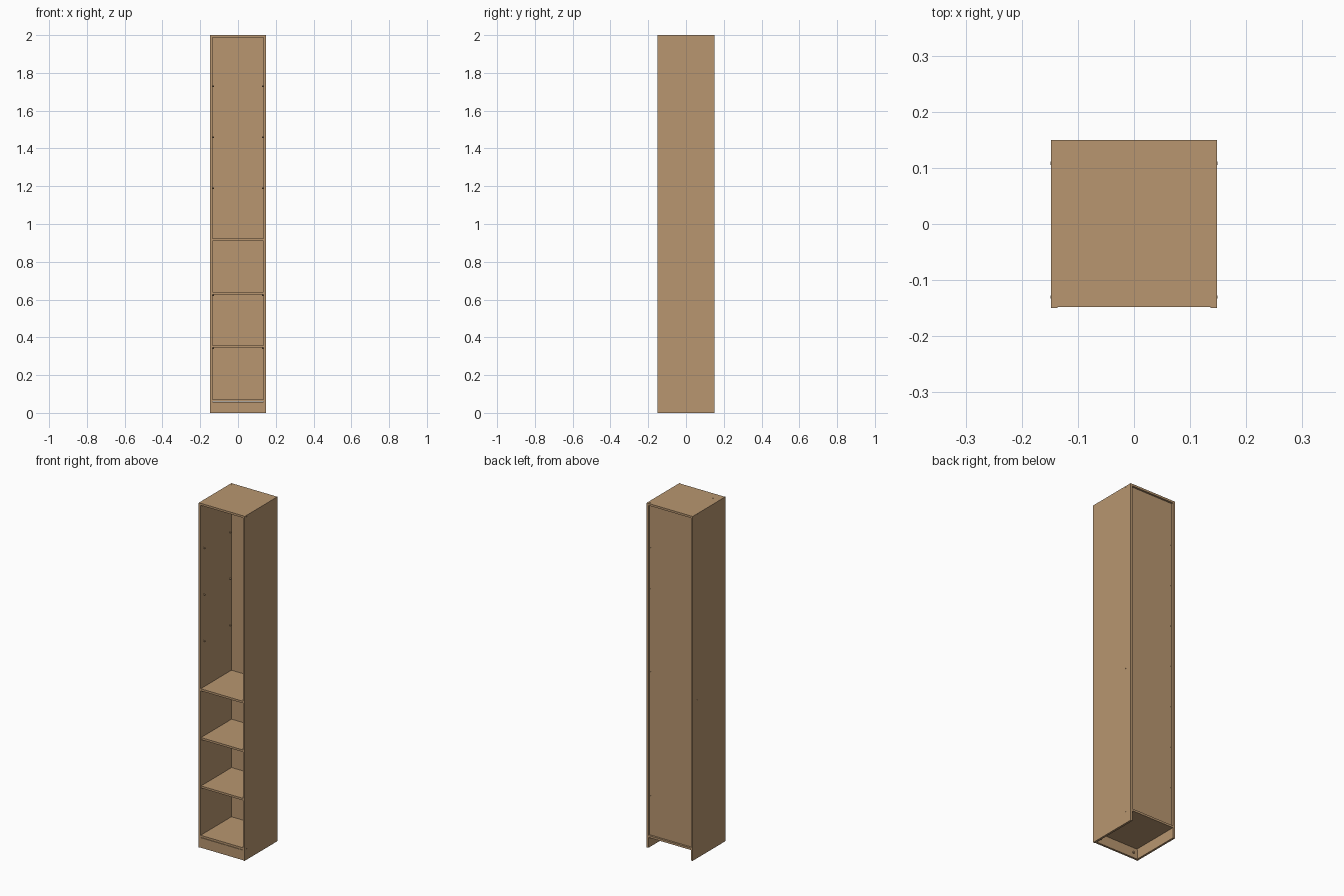
import bpy
import math

if "Cube" in bpy.data.objects:
    bpy.data.objects.remove(bpy.data.objects["Cube"], do_unlink=True)

wood = bpy.data.materials.new("light_wood")
wood.use_nodes = True
colour = (0.479, 0.305, 0.162, 1)
wood.diffuse_color = colour
wood.node_tree.nodes["Principled BSDF"].inputs["Base Color"].default_value = colour

HALF_W, HALF_D, HEIGHT = 0.148, 0.15, 2.0
THICK = 0.012
INNER = HALF_W - THICK
BACK = 0.134


def panel(name, x, y, z):
    """Box spanning the given (low, high) ranges."""
    spans = (x, y, z)
    bpy.ops.mesh.primitive_cube_add(size=1, location=[(a + b) / 2 for a, b in spans])
    ob = bpy.context.object
    ob.name = name
    ob.scale = [b - a for a, b in spans]
    bpy.ops.object.transform_apply(location=False, rotation=False, scale=True)
    ob.data.materials.append(wood)
    return ob


def disc(name, loc, axis, radius, length, stretch=1):
    """Small cylinder lying along the given axis."""
    rot = {"x": (0, math.pi / 2, 0), "y": (math.pi / 2, 0, 0), "z": (0, 0, 0)}[axis]
    bpy.ops.mesh.primitive_cylinder_add(vertices=12, radius=radius, depth=length,
                                        location=loc, rotation=rot)
    ob = bpy.context.object
    ob.name = name
    ob.scale.x = stretch
    ob.data.materials.append(wood)
    bpy.ops.object.shade_smooth_by_angle()


across = (-INNER, INNER)

# Carcass
panel("left_side", (INNER, HALF_W), (-HALF_D, HALF_D), (0, HEIGHT))
panel("right_side", (-HALF_W, -INNER), (-HALF_D, HALF_D), (0, HEIGHT))
panel("top_panel", across, (-0.148, HALF_D), (HEIGHT - THICK, HEIGHT))
panel("bottom_panel", across, (-0.148, HALF_D), (0.06, 0.06 + THICK))
panel("back_panel", across, (BACK, 0.139), (0.06 + THICK, HEIGHT - THICK))
panel("kickboard", across, (-0.148, -0.148 + THICK), (0, 0.058))

# Shelves
panel("fixed_shelf", across, (-0.148, BACK), (0.911, 0.911 + THICK))
for i, z in enumerate((0.346, 0.627)):
    panel(f"loose_shelf_{i + 1}", (-INNER + 0.001, INNER - 0.001),
          (-0.146, BACK), (z, z + THICK))

for side in (-1, 1):
    # Shelf pins on the inner walls
    for z in (0.342, 0.623, 1.19, 1.46, 1.73):
        for y in (-0.12, 0.12):
            disc("shelf_pin", (side * (INNER - 0.004), y, z), "x", 0.004, 0.01)

    # Screw heads on the outer walls
    for z in (0.066, 0.917, HEIGHT - 0.006):
        for y in (-0.13, 0.108):
            disc("side_screw", (side * HALF_W, y, z), "x", 0.003, 0.001)
    for z in (0.2, 1.8):
        disc("side_plug", (side * HALF_W, -0.13, z), "x", 0.002, 0.001)

    # Fixings on the top, behind the kickboard and along the back
    disc("top_bracket", (side * 0.137, 0.137, HEIGHT), "z", 0.003, 0.001, 1.7)
    disc("top_screw", (side * 0.104, -0.1, HEIGHT), "z", 0.004, 0.001)
    disc("kickboard_fixing", (side * 0.11, -0.134, 0.03), "y", 0.007, 0.008)
    for i in range(7):
        disc("back_nail", (side * 0.131, 0.139, 0.3 + i * 0.24), "y", 0.002, 0.003)
